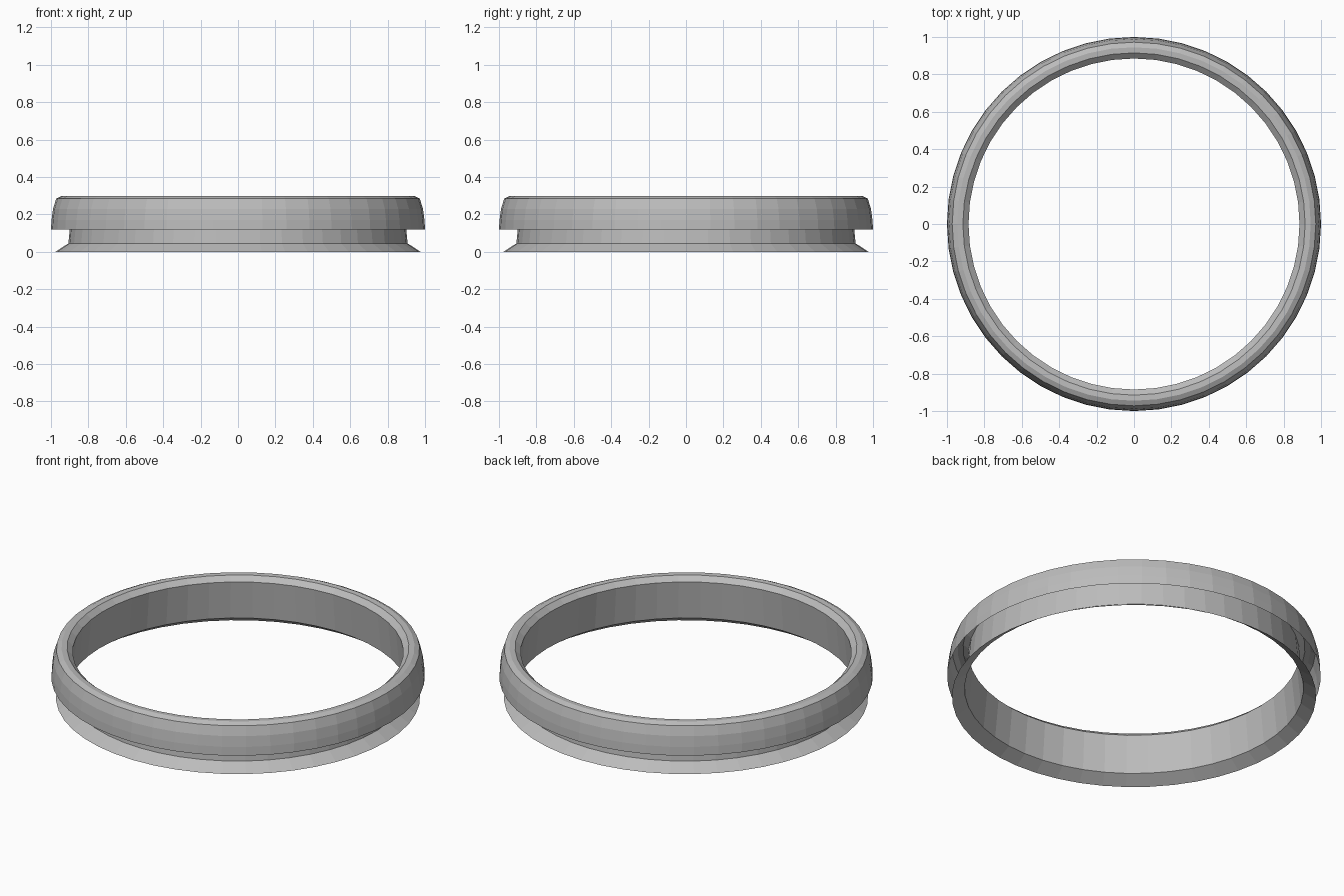
import bpy
import math

if "Cube" in bpy.data.objects:
    bpy.data.objects.remove(bpy.data.objects["Cube"], do_unlink=True)

SIDES = 48

grey = bpy.data.materials.new("plain grey")
grey.use_nodes = True
colour = (0.5, 0.5, 0.5, 1)
grey.diffuse_color = colour
grey.node_tree.nodes["Principled BSDF"].inputs["Base Color"].default_value = colour


def lathe(name, profile):
    """Spin an open (radius, height) profile into a faceted thin ring."""
    verts, faces = [], []
    for r, z in profile:
        for i in range(SIDES):
            a = 2 * math.pi * i / SIDES
            verts.append((r * math.cos(a), r * math.sin(a), z))
    for row in range(len(profile) - 1):
        for i in range(SIDES):
            j = (i + 1) % SIDES
            low, high = row * SIDES, (row + 1) * SIDES
            faces.append((low + i, low + j, high + j, high + i))
    mesh = bpy.data.meshes.new(name)
    mesh.from_pydata(verts, [], faces)
    mesh.materials.append(grey)
    obj = bpy.data.objects.new(name, mesh)
    bpy.context.collection.objects.link(obj)
    return obj


# Overhanging skirt, open underneath, rounding over the top into the inner lip
skirt = [(1.0, 0.12), (0.997, 0.17), (0.989, 0.23), (0.972, 0.284)]
rim = [(0.945, 0.297), (0.915, 0.295), (0.885, 0.268)]
lathe("rim_and_skirt", skirt + rim)

# Thin tapered neck wall with a flared foot
lathe("neck_and_foot", [(0.975, 0.0), (0.907, 0.045), (0.885, 0.268)])
